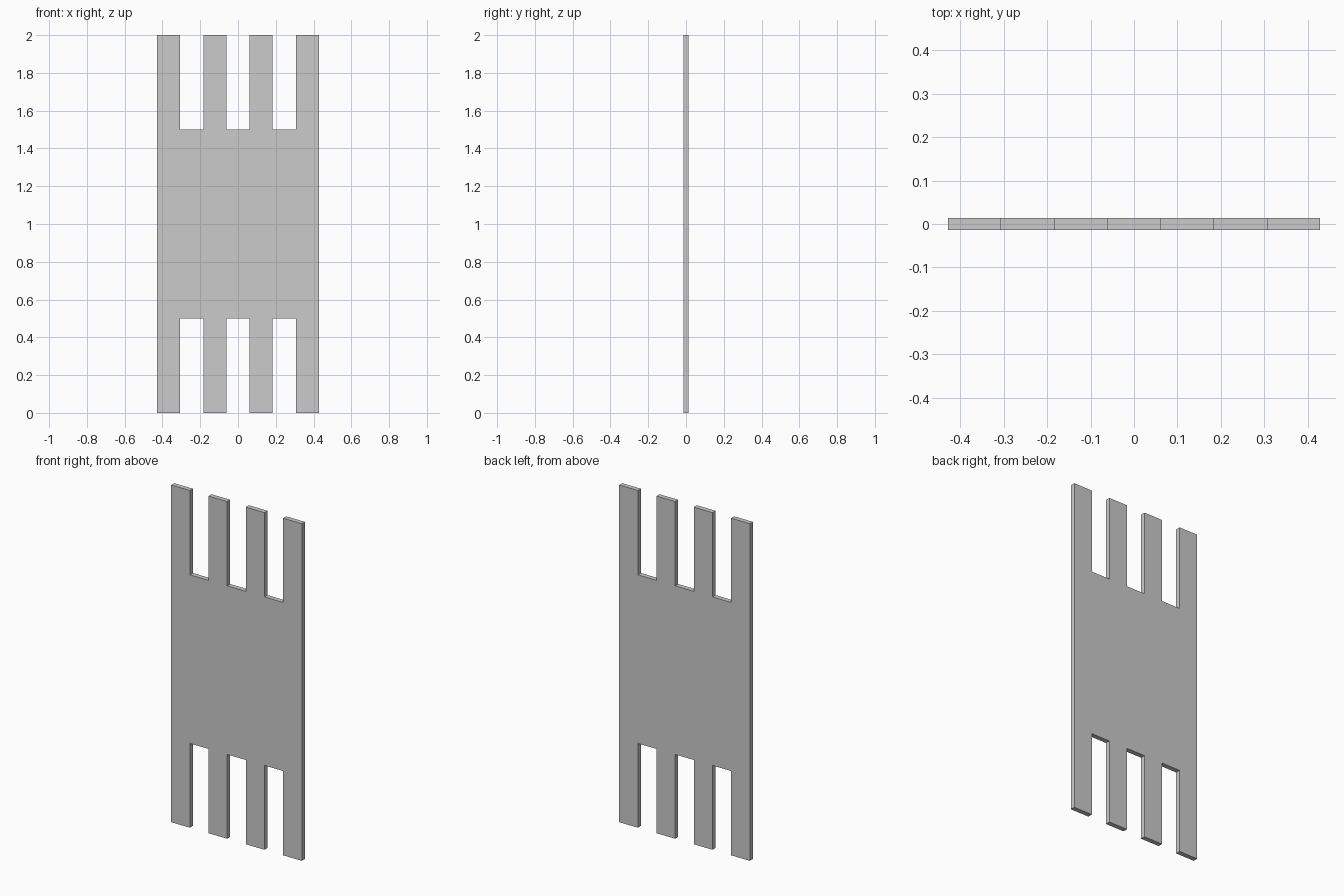
import bpy, bmesh

if "Cube" in bpy.data.objects:
    bpy.data.objects.remove(bpy.data.objects["Cube"])

WIDTH, HEIGHT, THICK = 6 / 7, 2.0, 0.0286
TINE_Z = 0.5            # length of each tine
COLS = 7                # four tines alternating with three slots
STEP = WIDTH / COLS

# Top edge of the outline, left to right, as offsets from mid height
top = []
for i in range(COLS):
    z = HEIGHT / 2 if i % 2 == 0 else HEIGHT / 2 - TINE_Z
    top += [(-WIDTH / 2 + i * STEP, z), (-WIDTH / 2 + (i + 1) * STEP, z)]

# Mirror it for the bottom edge to close the outline
outline = top + [(x, -z) for x, z in reversed(top)]

# Slotted plate: fill the outline and extrude it through its thickness
bm = bmesh.new()
face = bm.faces.new([bm.verts.new((x, -THICK / 2, z + HEIGHT / 2)) for x, z in outline])
ext = bmesh.ops.extrude_face_region(bm, geom=[face], use_keep_orig=True)
verts = [g for g in ext["geom"] if isinstance(g, bmesh.types.BMVert)]
bmesh.ops.translate(bm, verts=verts, vec=(0, THICK, 0))
bmesh.ops.recalc_face_normals(bm, faces=bm.faces)

mesh = bpy.data.meshes.new("slotted_plate")
bm.to_mesh(mesh)
bm.free()
bpy.context.collection.objects.link(bpy.data.objects.new("slotted_plate", mesh))
